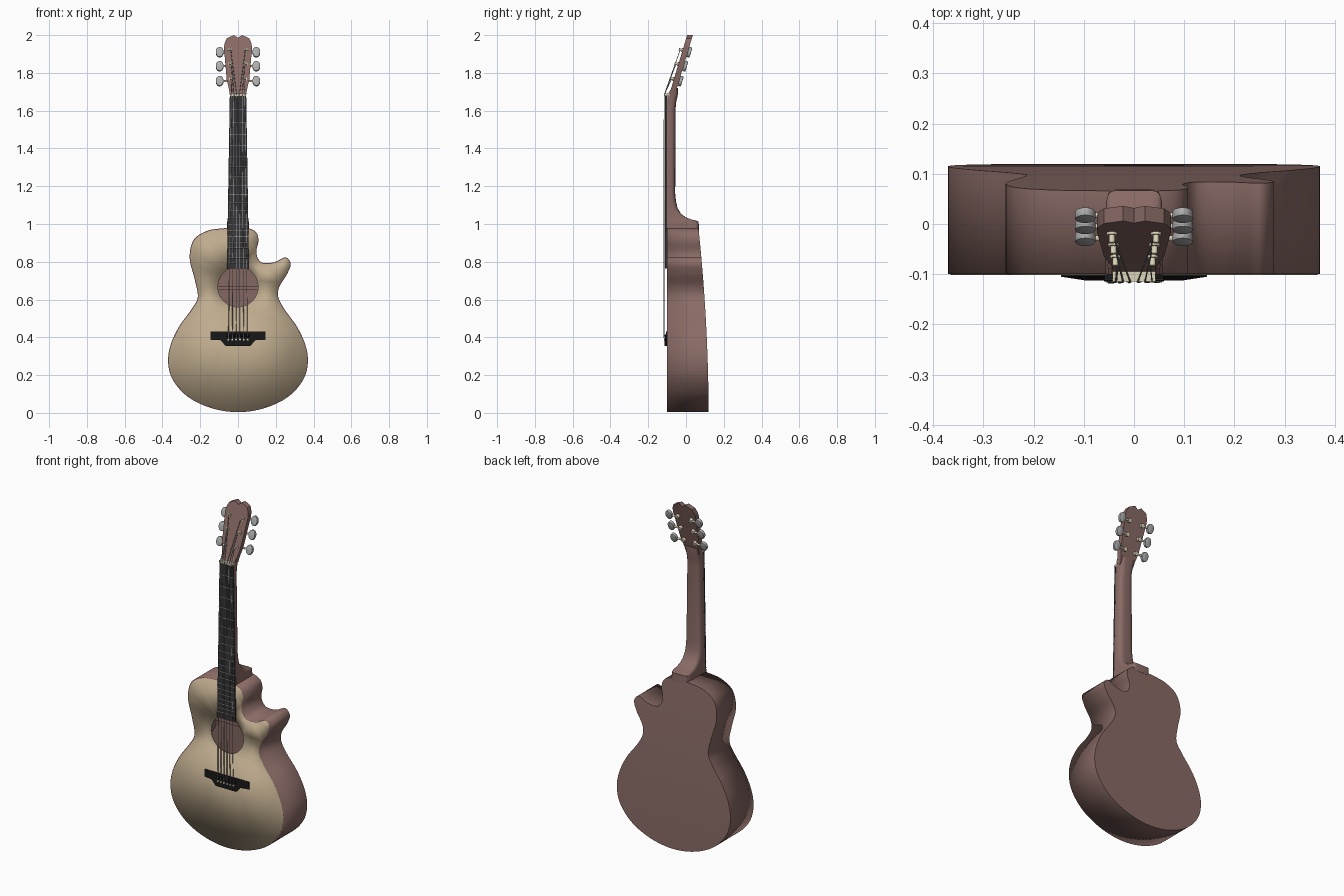
import bpy, bmesh, math
from mathutils import Vector

if "Cube" in bpy.data.objects:
    bpy.data.objects.remove(bpy.data.objects["Cube"])


def mat(name, r, g, b):
    m = bpy.data.materials.new(name)
    m.diffuse_color = (r, g, b, 1)
    m.use_nodes = True
    m.node_tree.nodes["Principled BSDF"].inputs["Base Color"].default_value = m.diffuse_color
    return m


WOOD = mat("brown_wood", 0.25, 0.145, 0.13)
SPRUCE = mat("pale_top", 0.52, 0.41, 0.27)
BLACK = mat("ebony", 0.008, 0.008, 0.008)
BOARD = mat("dark_board", 0.035, 0.035, 0.038)
CREAM = mat("cream_metal", 0.72, 0.66, 0.48)
STEEL = mat("steel", 0.42, 0.42, 0.42)


def finish(name, bm, material, smooth=True):
    me = bpy.data.meshes.new(name)
    bm.to_mesh(me)
    bm.free()
    ob = bpy.data.objects.new(name, me)
    bpy.context.collection.objects.link(ob)
    me.materials.append(material)
    bpy.ops.object.select_all(action='DESELECT')
    ob.select_set(True)
    bpy.context.view_layer.objects.active = ob
    if smooth:
        bpy.ops.object.shade_smooth_by_angle(angle=math.radians(35))
    return ob


def loft(rings):
    bm = bmesh.new()
    loops = [[bm.verts.new(p) for p in ring] for ring in rings]
    n = len(loops[0])
    for a, b in zip(loops, loops[1:]):
        for i in range(n):
            bm.faces.new((a[i], a[(i + 1) % n], b[(i + 1) % n], b[i]))
    bm.faces.new(loops[0])
    bm.faces.new(loops[-1])
    bmesh.ops.recalc_face_normals(bm, faces=bm.faces)
    return bm


def prism(outline, front, back):
    """Outline in x,z pushed between two depth functions of z."""
    return loft([[(x, f(z), z) for x, z in outline] for f in (front, back)])


def rod(bm, a, b, r, seg=16):
    a, b = Vector(a), Vector(b)
    m = (b - a).to_track_quat('Z', 'Y').to_matrix().to_4x4()
    m.translation = (a + b) / 2
    bmesh.ops.create_cone(bm, cap_ends=True, segments=seg, radius1=r, radius2=r,
                          depth=(b - a).length, matrix=m)


def smooth_loop(pts, steps=7):
    pts = [Vector(p) for p in pts]
    n, out = len(pts), []
    for i in range(n):
        p0, p1, p2, p3 = (pts[(i + k) % n] for k in (-1, 0, 1, 2))
        for s in range(steps):
            t = s / steps
            out.append(0.5 * (2 * p1 + (p2 - p0) * t + (2 * p0 - 5 * p1 + 4 * p2 - p3) * t * t
                              + (3 * p1 - p0 - 3 * p2 + p3) * t ** 3))
    return out


# Body outline, clockwise from the top
bout = [(.213, .615), (.245, .55), (.31, .46), (.355, .365), (.37, .27), (.345, .175),
        (.265, .085), (.14, .025)]
outline = smooth_loop(
    [(0, .979), (.06, .976), (.098, .953), (.108, .91), (.097, .845), (.125, .797), (.19, .797),
     (.25, .823), (.279, .79), (.26, .735), (.22, .67)] + bout + [(0, .004)]
    + [(-x, z) for x, z in reversed(bout)]
    + [(-.23, .71), (-.256, .82), (-.235, .915), (-.165, .963), (-.08, .977)])


def body_back(z):
    return .12 - .0046 * z - .0516 * z * z


# Back and sides: hollow shell with an arched back
bm = prism(outline, lambda z: -.1, lambda z: .1)
bmesh.ops.delete(bm, geom=[f for f in bm.faces if f.calc_center_median().y < -.09],
                 context='FACES_ONLY')
for k in range(1, 12):
    bmesh.ops.bisect_plane(bm, geom=bm.verts[:] + bm.edges[:] + bm.faces[:],
                           plane_co=(0, 0, k * .0817), plane_no=(0, 0, 1))
for v in bm.verts:
    if v.co.y > 0:
        v.co.y = body_back(v.co.z)
body = finish("body_shell", bm, WOOD)
sol = body.modifiers.new("thickness", 'SOLIDIFY')
sol.thickness = .012
sol.offset = -1

# Top plate with sound hole, set inside the binding
HZ, HR = .667, .106
inset = []
for i, p in enumerate(outline):
    t = (outline[(i + 1) % len(outline)] - outline[i - 1]).normalized()
    inset.append(p + Vector((t.y, -t.x)) * .005)
hole = [(HR * math.cos(a * math.tau / 56), HZ + HR * math.sin(a * math.tau / 56)) for a in range(56)]
bm = bmesh.new()
edges = []
for loop in (inset, hole):
    vs = [bm.verts.new((p[0], -.1015, p[1])) for p in loop]
    edges += [bm.edges.new((vs[i - 1], vs[i])) for i in range(len(vs))]
bmesh.ops.triangle_fill(bm, use_beauty=True, edges=edges, normal=(0, -1, 0))
for f in bm.faces:
    f.normal_update()
    if f.normal.y > 0:
        f.normal_flip()
top = finish("top_plate", bm, SPRUCE)
sol = top.modifiers.new("thickness", 'SOLIDIFY')
sol.thickness = .009
sol.offset = -1

# Inner brace seen through the sound hole
brace = [(-.2, .65), (.2, .65), (.2, .67), (-.2, .67)]
finish("inner_brace", prism(brace, lambda z: .05, lambda z: .09), WOOD)


# Neck and heel: half-superellipse sections (z, front y, back y, half width, squareness)
def neck_ring(z, yf, yb, w, e):
    ring = []
    for i in range(25):
        a = math.pi * i / 24
        c, s = math.cos(a), math.sin(a)
        ring.append((math.copysign(abs(c) ** (2 / e), c) * w, yf + (yb - yf) * abs(s) ** (2 / e), z))
    return ring


sections = [(.965, -.1, .069, .057, 9), (1.012, -.1, .067, .057, 9), (1.018, -.1, .055, .056, 8),
            (1.025, -.1, .025, .055, 7), (1.036, -.1, -.002, .054, 6), (1.055, -.1, -.027, .0535, 5),
            (1.085, -.1, -.045, .053, 4), (1.12, -.1, -.053, .0525, 3.5), (1.16, -.1, -.057, .052, 3.2),
            (1.6, -.1, -.056, .0445, 3.2), (1.645, -.1, -.052, .0435, 3.2),
            (1.685, -.098, -.043, .043, 4), (1.72, -.076, -.042, .043, 5)]
finish("neck", loft([neck_ring(*s) for s in sections]), WOOD)


# Headstock: tilted back, notched top
def head_front(z):
    return -.09 + .3 * (z - 1.68)


half = [(.043, 1.68), (.047, 1.71), (.06, 1.765), (.074, 1.93), (.072, 1.955), (.06, 1.983), (.022, 2.0)]
head = half + [(0, 1.986)] + [(-x, z) for x, z in reversed(half)]
finish("headstock", prism(head, head_front, lambda z: head_front(z) + .03), WOOD)

# Fingerboard, frets and nut
NUT_Z, END_Z, SCALE = 1.68, .765, 1.29


def board_half(z):
    return .0435 + (NUT_Z - z) * .0165


board = [(-board_half(NUT_Z), NUT_Z), (board_half(NUT_Z), NUT_Z),
         (board_half(END_Z), END_Z), (-board_half(END_Z), END_Z)]
finish("fingerboard", prism(board, lambda z: -.11, lambda z: -.0995), BOARD)
bm = bmesh.new()
for n in range(1, 21):
    z = NUT_Z - SCALE * (1 - 2 ** (-n / 12))
    w = board_half(z)
    rod(bm, (-w, -.11, z), (w, -.11, z), .002, 8)
finish("frets", bm, STEEL)
nut = [(-.043, 1.678), (.043, 1.678), (.043, 1.69), (-.043, 1.69)]
finish("nut", prism(nut, lambda z: -.1145, lambda z: -.085), CREAM)

# Bridge, saddle and pins
side = [(.145, .43), (.145, .386), (.093, .386), (.066, .355)]
bridge = side + [(-x, z) for x, z in reversed(side)]
bm = loft([[(x, -.1, z) for x, z in bridge],
           [(x, -.105 if abs(x) > .12 else -.113, z) for x, z in bridge]])
finish("bridge", bm, BLACK)
bm = bmesh.new()
rod(bm, (-.06, -.109, .408), (.06, -.109, .408), .006, 10)
finish("saddle", bm, BLACK)
string_x = [(i - 2.5) / 2.5 for i in range(6)]
bm = bmesh.new()
for s in string_x:
    rod(bm, (s * .051, -.105, .388), (s * .051, -.1165, .388), .005, 12)
finish("bridge_pins", bm, CREAM)

# Tuners: posts with collars, shafts and oval buttons on both sides
posts = [(.037, 1.767), (.041, 1.846), (.044, 1.92)]
normal = Vector((0, -1, .3)).normalized()
metal, knobs = bmesh.new(), bmesh.new()
for sx in (-1, 1):
    for x, z in posts:
        base = Vector((sx * x, head_front(z), z))
        rod(metal, base - normal * .042, base + normal * .02, .006)
        rod(metal, base, base + normal * .005, .011)
        rod(metal, base - normal * .028, base - normal * .043, .012)
        shaft = base - normal * .037
        tip = Vector((sx * .097, shaft.y, shaft.z))
        rod(metal, shaft, tip, .0055)
        new = bmesh.new()
        rod(new, -normal * .009, normal * .009, .028, 28)
        rims = [e for e in new.edges if len(e.link_faces) == 2 and e.calc_face_angle() > 1]
        bmesh.ops.bevel(new, geom=rims, offset=.004, segments=2, affect='EDGES', profile=.5)
        for v in new.verts:
            v.co.x *= .74
            v.co += tip
        tmp = bpy.data.meshes.new("tmp")
        new.to_mesh(tmp)
        new.free()
        knobs.from_mesh(tmp)
        bpy.data.meshes.remove(tmp)
finish("tuner_posts", metal, CREAM)
finish("tuner_buttons", knobs, STEEL)

# Strings: pin, saddle, nut, post
bm = bmesh.new()
for i, s in enumerate(string_x):
    x, z = posts[min(i, 5 - i)]
    path = [(s * .051, -.115, .388), (s * .05, -.1165, .408), (s * .036, -.1155, 1.684),
            (math.copysign(x - .005, s), head_front(z) - .012, z + .004)]
    for a, b in zip(path, path[1:]):
        rod(bm, a, b, .0022 - .0002 * i, 8)
finish("strings", bm, STEEL)
